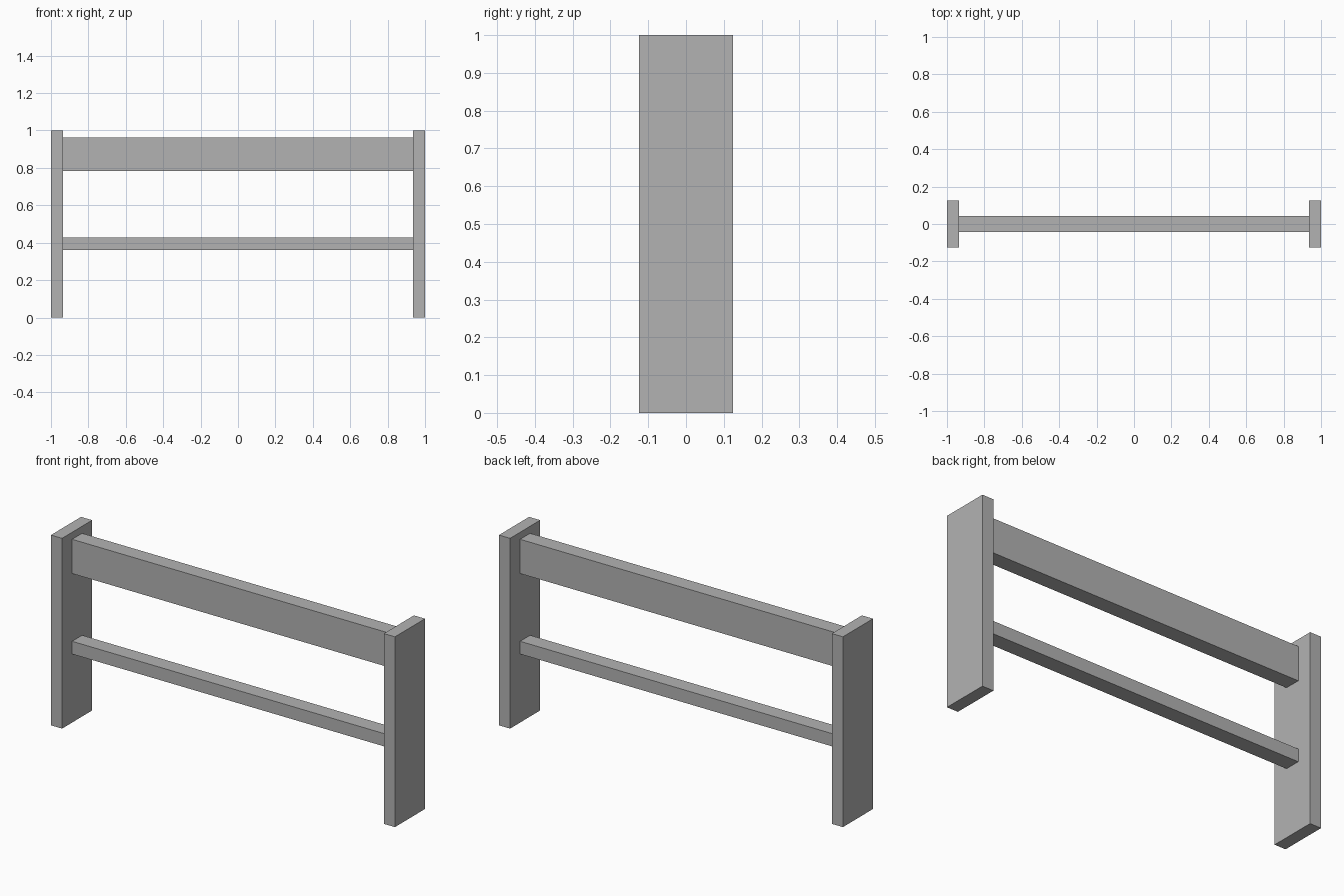
import bpy

default = bpy.data.objects.get("Cube")
if default:
    bpy.data.objects.remove(default, do_unlink=True)

# Single plain grey
grey = bpy.data.materials.new("plain_grey")
grey.use_nodes = True
colour = (0.45, 0.45, 0.45, 1)
grey.diffuse_color = colour
grey.node_tree.nodes["Principled BSDF"].inputs["Base Color"].default_value = colour


def box(name, low, high):
    """Add a flat-faced box between two opposite corners."""
    centre = [(a + b) / 2 for a, b in zip(low, high)]
    bpy.ops.mesh.primitive_cube_add(size=1, location=centre)
    part = bpy.context.object
    part.name = name
    part.scale = [b - a for a, b in zip(low, high)]
    bpy.ops.object.transform_apply(location=False, rotation=False, scale=True)
    part.data.materials.append(grey)
    return part


INNER = 0.9355      # inner face of the end panels
DEPTH = 0.125       # half depth of the end panels
RAIL = 0.0415       # half thickness of the rails

# Upright end panels
box("left_panel", (INNER, -DEPTH, 0), (1, DEPTH, 1))
box("right_panel", (-1, -DEPTH, 0), (-INNER, DEPTH, 1))

# Rails spanning between the panels
for name, bottom, top in (("top_rail", 0.783, 0.963), ("lower_rail", 0.36, 0.427)):
    box(name, (-INNER, -RAIL, bottom), (INNER, RAIL, top))
